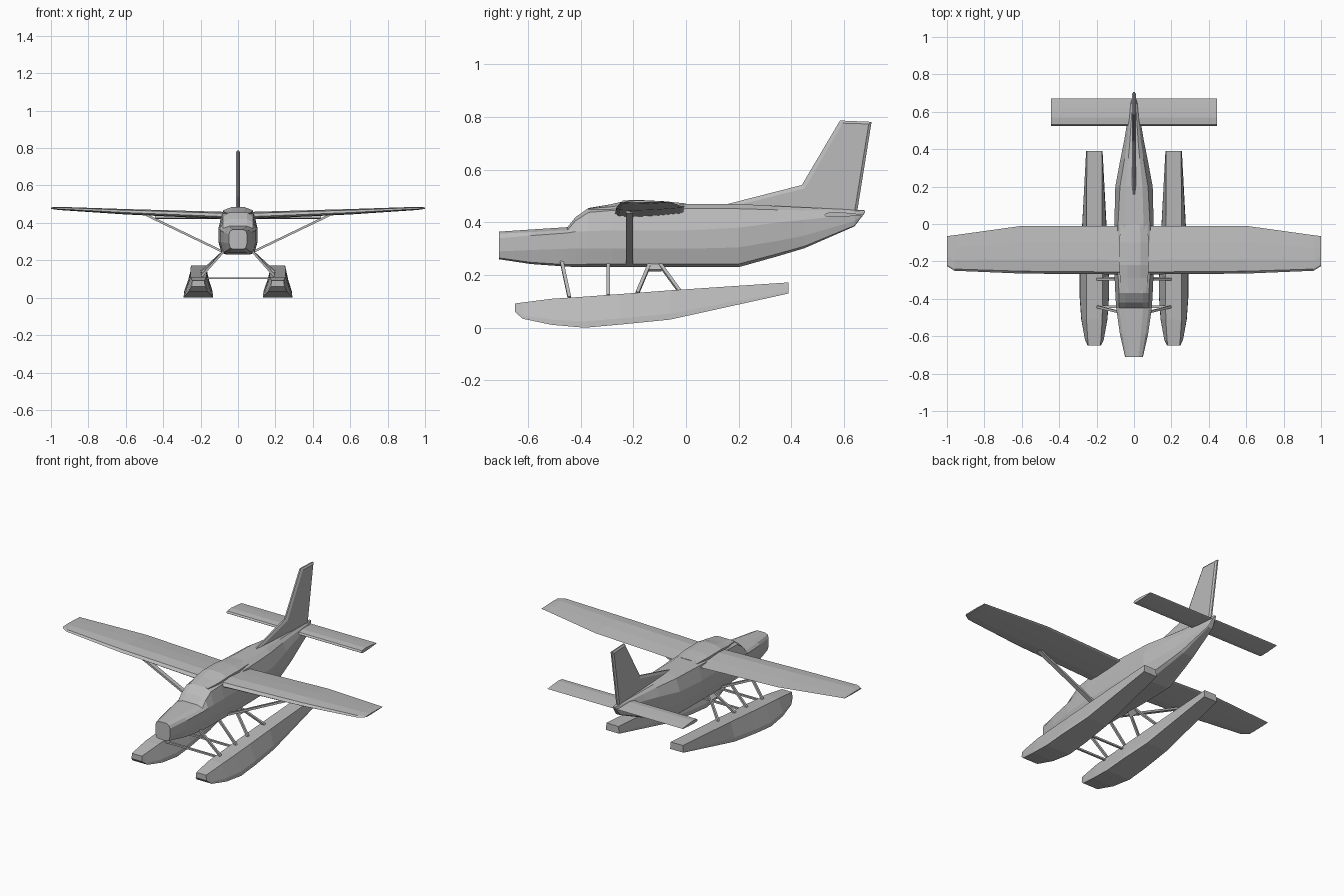
import bpy, bmesh
from mathutils import Vector

old = bpy.data.objects.get("Cube")
if old:
    bpy.data.objects.remove(old, do_unlink=True)

GREY = (0.5, 0.5, 0.5, 1)
paint = bpy.data.materials.new("plain_grey")
paint.use_nodes = True
paint.diffuse_color = GREY
paint.node_tree.nodes["Principled BSDF"].inputs["Base Color"].default_value = GREY


def finish(name, bm):
    """Turn a bmesh into a painted object with outward normals."""
    bmesh.ops.recalc_face_normals(bm, faces=bm.faces)
    mesh = bpy.data.meshes.new(name)
    bm.to_mesh(mesh)
    bm.free()
    mesh.materials.append(paint)
    obj = bpy.data.objects.new(name, mesh)
    bpy.context.collection.objects.link(obj)
    return obj


def loft(name, rings):
    """Skin a row of equal-sized closed rings and cap both ends."""
    bm = bmesh.new()
    rows = [[bm.verts.new(p) for p in ring] for ring in rings]
    for a, b in zip(rows, rows[1:]):
        for i in range(len(a)):
            j = (i + 1) % len(a)
            bm.faces.new((a[i], a[j], b[j], b[i]))
    bm.faces.new(rows[0])
    bm.faces.new(rows[-1])
    return finish(name, bm)


def mirrored_ring(half, y, cx=0):
    """Close a half section of (x, z) points, listed bottom to top, about x = cx."""
    right = [(cx + x, y, z) for x, z in half]
    left = [(cx - x, y, z) for x, z in reversed(half)]
    return right + left


def bar(name, start, end, width, depth):
    """Flat strut: width across x or z, depth along y."""
    start, end = Vector(start), Vector(end)
    axis = (end - start).normalized()
    side = axis.cross(Vector((0, 1, 0))).normalized() * width / 2
    along = side.cross(axis).normalized() * depth / 2
    corners = (side + along, side - along, -side - along, -side + along)
    return loft(name, [[p + c for c in corners] for p in (start, end)])


# Fuselage: y, bottom, lower side, upper side, top, half width, roof half width
stations = [
    (-.71, .26, .29, .34, .365, .048, .042),
    (-.59, .242, .295, .35, .373, .075, .062),
    (-.45, .232, .30, .36, .382, .095, .08),
    (-.42, .231, .30, .365, .42, .097, .08),
    (-.37, .23, .30, .367, .455, .10, .08),
    (-.28, .23, .30, .37, .463, .104, .085),
    (.0, .23, .30, .37, .47, .105, .085),
    (.2, .23, .305, .38, .47, .10, .075),
    (.35, .272, .33, .40, .462, .072, .05),
    (.45, .302, .35, .41, .457, .052, .036),
    (.64, .385, .405, .43, .448, .02, .015),
    (.68, .437, .439, .442, .446, .007, .006),
]
rings = []
for y, bottom, low, high, top, wide, roof in stations:
    chamfer = (top - bottom) * .05
    half = [(wide * .6, bottom), (wide * .85, bottom + chamfer), (wide, low),
            (wide, high), (roof, top - chamfer * 1.5), (roof * .6, top)]
    rings.append(mirrored_ring(half, y))
loft("fuselage", rings)

# Raised roof fairing where the wing crosses the cabin
fairing = [(-.37, .455, .06), (-.29, .468, .075), (-.22, .484, .08),
           (-.10, .482, .08), (.0, .472, .07)]
loft("roof_fairing", [mirrored_ring([(w, .44), (w, (z + .45) / 2), (w * .45, z)], y)
                      for y, z, w in fairing])

# Airfoil outline: chord fraction and height fraction
AIRFOIL = [(0, .35), (.05, .8), (.3, 1), (.65, .8), (1, .5),
           (.96, .36), (.6, .12), (.25, 0), (.05, .1)]


def airfoil(x, lead, trail, low, high):
    return [(x, lead + (trail - lead) * c, low + (high - low) * h) for c, h in AIRFOIL]


# Wing, one continuous surface from tip to tip
wing = [(0, -.27, -.01, .417, .457), (.6, -.265, -.01, .445, .474),
        (.96, -.25, -.06, .469, .486), (1, -.225, -.065, .475, .483)]
span = [(-x, *rest) for x, *rest in reversed(wing[1:])] + wing
loft("wing", [airfoil(*s) for s in span])

# Horizontal tail
loft("tailplane", [airfoil(x, .525, .67, .42, .44) for x in (-.445, 0, .445)])

# Fin: side outline with a thick core and a narrow rim
outline = [(.15, .468), (.44, .542), (.585, .787), (.705, .782), (.65, .44), (.4, .44)]
core = [(.2, .466), (.452, .53), (.595, .777), (.694, .774), (.64, .44), (.4, .44)]
loft("fin", [[(x, y, z) for y, z in shape] for x, shape in
             ((-.011, core), (-.004, outline), (.004, outline), (.011, core))])

# Floats: y, bottom, top, bottom half width, top half width
float_stations = [
    (-.65, .06, .092, .036, .032), (-.62, .034, .096, .05, .035),
    (-.51, .011, .11, .07, .042), (-.385, .0, .118, .079, .043),
    (-.25, .012, .128, .078, .043), (-.06, .031, .142, .068, .042),
    (.39, .13, .172, .044, .04),
]
for side, word in ((1, "left"), (-1, "right")):
    loft(word + "_float", [
        mirrored_ring([(wide, bottom), (wide * .97, bottom + (top - bottom) * .2),
                       (narrow, top)], y, side * .212)
        for y, bottom, top, wide, narrow in float_stations])

    # Struts from cabin to wing and from cabin to float
    bar(word + "_wing_strut", (side * .08, -.215, .245), (side * .49, -.215, .442), .012, .026)
    legs = {"front": (-.472, -.443, .115), "middle": (-.295, -.295, .122),
            "rear_fore": (-.135, -.185, .132), "rear_aft": (-.105, -.025, .14)}
    for place, (top_y, foot_y, foot_z) in legs.items():
        bar(f"{word}_{place}_leg", (side * .075, top_y, .25),
            (side * .195, foot_y, foot_z), .012, .013)
    # Web joining the two rear legs under the cabin
    bar(word + "_rear_web", (side * .08, -.12, .243), (side * .105, -.12, .217), .012, .055)

# Spreader bars between the floats
for y, word in ((-.443, "front"), (-.29, "rear")):
    bar(word + "_spreader", (-.18, y, .104), (.18, y, .104), .01, .012)
